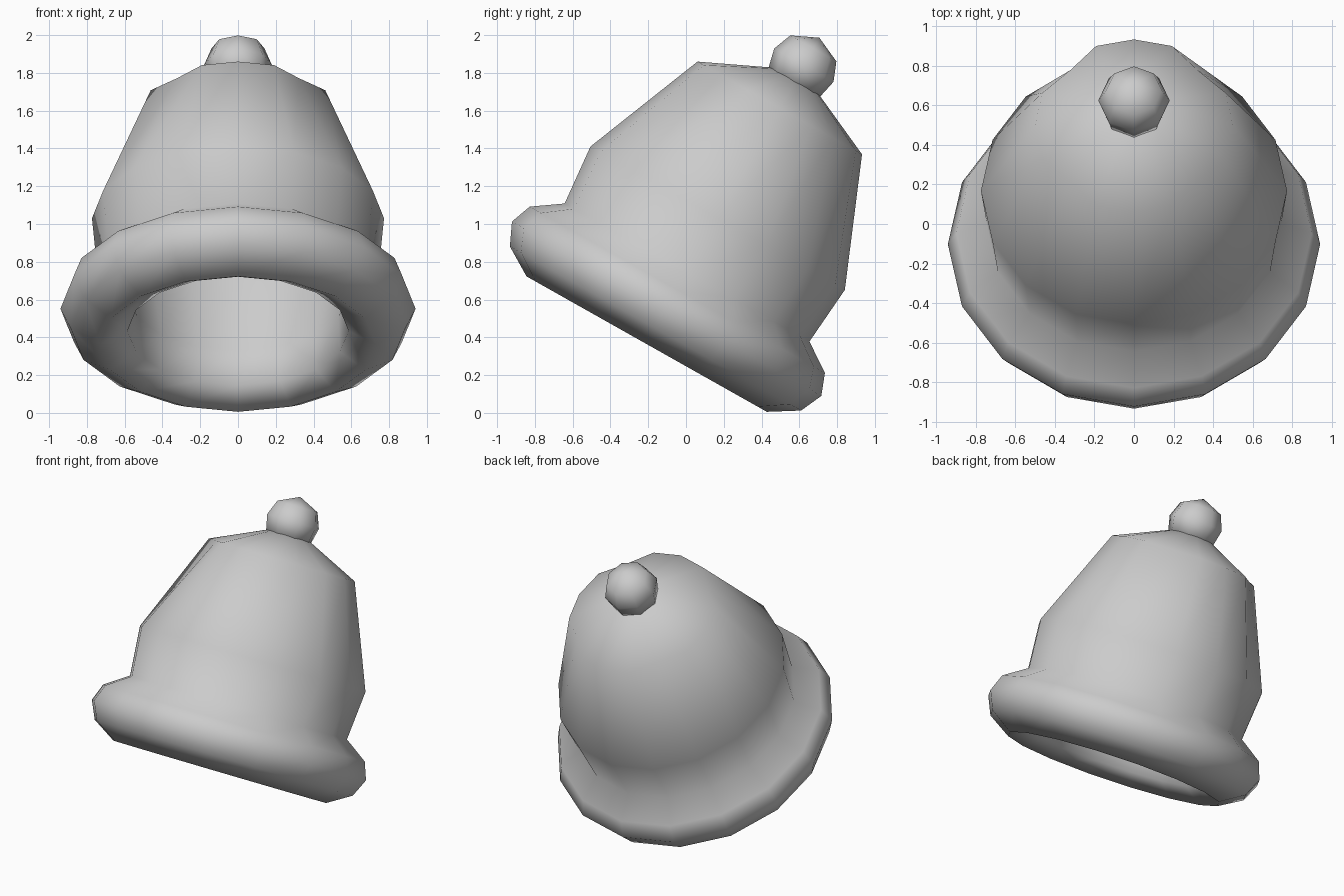
import bpy, bmesh, math
from mathutils import Matrix

if "Cube" in bpy.data.objects:
    bpy.data.objects.remove(bpy.data.objects["Cube"])

TILT = math.radians(29.4)
# Bell axis leans backwards; profiles below are (radius, height along the axis)
PLACE = Matrix.Translation((0, -0.3136, 0.1768)) @ Matrix.Rotation(-TILT, 4, 'X')

grey = bpy.data.materials.new("grey_metal")
grey.diffuse_color = (0.6, 0.6, 0.6, 1)
grey.use_nodes = True
grey.node_tree.nodes["Principled BSDF"].inputs["Base Color"].default_value = grey.diffuse_color


def lathe(name, profile, sides, shape=lambda i, k: 1.0):
    """Spin a profile around the bell axis; zero radius makes a pole."""
    bm = bmesh.new()
    rings = []
    for i, (r, t) in enumerate(profile):
        if r == 0:
            rings.append([bm.verts.new((0, 0, t))] * sides)
            continue
        ring = []
        for k in range(sides):
            a = 2 * math.pi * k / sides
            rr = r * shape(i, k)
            ring.append(bm.verts.new((rr * math.sin(a), rr * math.cos(a), t)))
        rings.append(ring)
    for lo, hi in zip(rings, rings[1:]):
        for k in range(sides):
            n = (k + 1) % sides
            corners = list(dict.fromkeys((lo[k], lo[n], hi[n], hi[k])))
            bm.faces.new(corners)
    bmesh.ops.recalc_face_normals(bm, faces=bm.faces)
    bm.transform(PLACE)
    mesh = bpy.data.meshes.new(name)
    bm.to_mesh(mesh)
    bm.free()
    mesh.materials.append(grey)
    obj = bpy.data.objects.new(name, mesh)
    bpy.context.collection.objects.link(obj)
    bpy.context.view_layer.objects.active = obj
    obj.select_set(True)
    bpy.ops.object.shade_smooth_by_angle(angle=math.radians(75))
    obj.select_set(False)
    return obj


# Bell: outer dome, flared rim, mouth and hollow inside
bell = [(0, 1.83), (0.15, 1.812), (0.5, 1.65), (0.773, 0.98), (0.744, 0.65),
        (0.897, 0.545), (0.94, 0.43), (0.885, 0.31), (0.73, 0.215),
        (0.585, 0.295), (0.575, 0.5), (0.66, 0.98), (0.42, 1.56), (0, 1.70)]
SHOULDER = 2


def flattened_shoulder(i, k):
    # The shoulder is pulled in slightly on its diagonals
    return 0.91 if i == SHOULDER and k % 4 == 2 else 1.0


lathe("bell_body", bell, 16, flattened_shoulder)

# Round knob on the crown
lathe("top_knob", [(0, 1.78), (0.155, 1.80), (0.18, 1.91), (0.14, 2.012), (0, 2.077)], 8)
